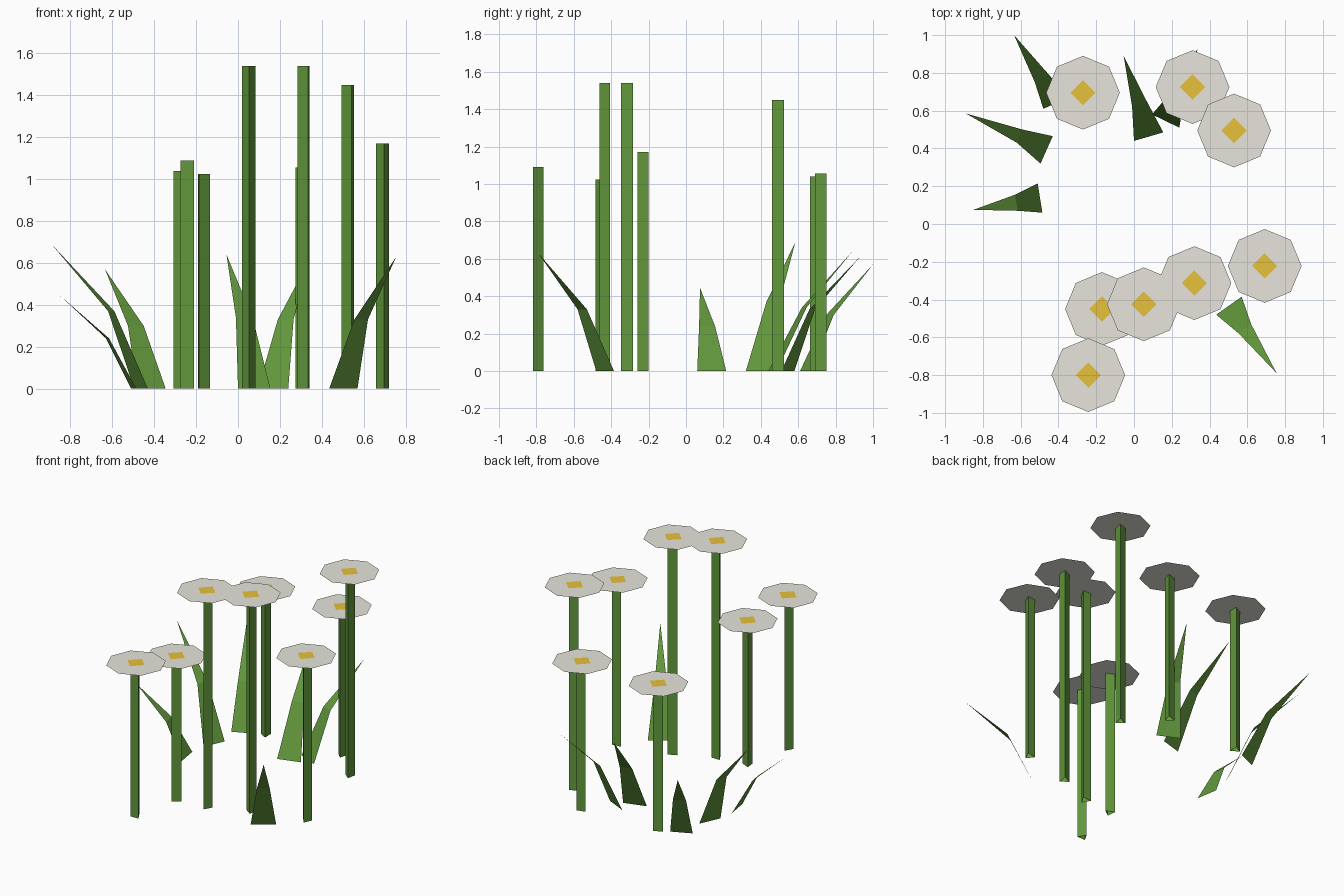
import bpy
import math

if "Cube" in bpy.data.objects:
    bpy.data.objects.remove(bpy.data.objects["Cube"])


def material(name, rgb):
    """Flat colour from 0-255 display values."""
    m = bpy.data.materials.new(name)
    lin = [((c / 255 + 0.055) / 1.055) ** 2.4 for c in rgb]
    m.diffuse_color = (*lin, 1)
    m.use_nodes = True
    m.node_tree.nodes["Principled BSDF"].inputs["Base Color"].default_value = m.diffuse_color
    return m


GREEN = material("leaf green", (98, 152, 60))
WHITE = material("petal white", (232, 230, 220))
YELLOW = material("centre yellow", (232, 194, 58))


def add_mesh(name, verts, faces, mat):
    me = bpy.data.meshes.new(name)
    me.from_pydata(verts, [], faces)
    me.materials.append(mat)
    me.update()
    ob = bpy.data.objects.new(name, me)
    bpy.context.collection.objects.link(ob)
    return ob


def ring(x, y, z, r, n, start=0.0):
    """Points of a regular polygon, counter-clockwise."""
    return [(x + r * math.cos(start + math.tau * i / n),
             y + r * math.sin(start + math.tau * i / n), z) for i in range(n)]


def flower(i, x, y, h, turn):
    # three-sided stem
    a = math.radians(turn)
    verts = ring(x, y, 0, 0.037, 3, a) + ring(x, y, h, 0.037, 3, a)
    sides = [(k, (k + 1) % 3, (k + 1) % 3 + 3, k + 3) for k in range(3)]
    add_mesh(f"stem_{i}", verts, sides, GREEN)
    # flat eight-sided petals with a diamond centre
    add_mesh(f"petals_{i}", ring(x, y, h, 0.195, 8), [tuple(range(8))], WHITE)
    add_mesh(f"flower_centre_{i}", ring(x, y, h + 0.004, 0.067, 4),
             [(0, 1, 2, 3)], YELLOW)


def leaf(i, base_a, base_b, mid_a, mid_b, mid_z, tip):
    # bent blade: a tapering quad and a pointed end
    verts = [(*base_a, 0), (*base_b, 0), (*mid_b, mid_z), (*mid_a, mid_z), tip]
    ob = add_mesh(f"leaf_{i}", verts, [(0, 1, 2, 3), (3, 2, 4)], GREEN)
    if ob.data.polygons[0].normal.z < 0:
        ob.data.flip_normals()


# x, y, height, stem turn in degrees
flowers = [
    (-0.27, 0.695, 1.04, 300),
    (0.31, 0.725, 1.055, 285),
    (0.53, 0.495, 1.45, 290),
    (0.692, -0.222, 1.17, 277),
    (0.32, -0.313, 1.54, 294),
    (0.052, -0.425, 1.54, 270),
    (-0.17, -0.45, 1.025, 246),
    (-0.242, -0.80, 1.09, 90),
]
for i, f in enumerate(flowers, 1):
    flower(i, *f)

# base corners, middle corners, middle height, tip
leaves = [
    ((-0.48, 0.61), (-0.345, 0.67), (-0.525, 0.75), (-0.45, 0.79), 0.30, (-0.635, 1.0, 0.57)),
    ((-0.495, 0.32), (-0.43, 0.465), (-0.62, 0.43), (-0.59, 0.50), 0.37, (-0.89, 0.585, 0.69)),
    ((-0.51, 0.215), (-0.485, 0.06), (-0.63, 0.155), (-0.615, 0.07), 0.24, (-0.85, 0.075, 0.445)),
    ((0.0, 0.44), (0.155, 0.485), (-0.01, 0.62), (0.07, 0.645), 0.34, (-0.055, 0.89, 0.64)),
    ((0.095, 0.58), (0.24, 0.51), (0.19, 0.69), (0.265, 0.66), 0.33, (0.338, 0.93, 0.61)),
    ((0.435, -0.48), (0.57, -0.385), (0.555, -0.58), (0.62, -0.53), 0.33, (0.755, -0.79, 0.63)),
]
for i, l in enumerate(leaves, 1):
    leaf(i, *l)
